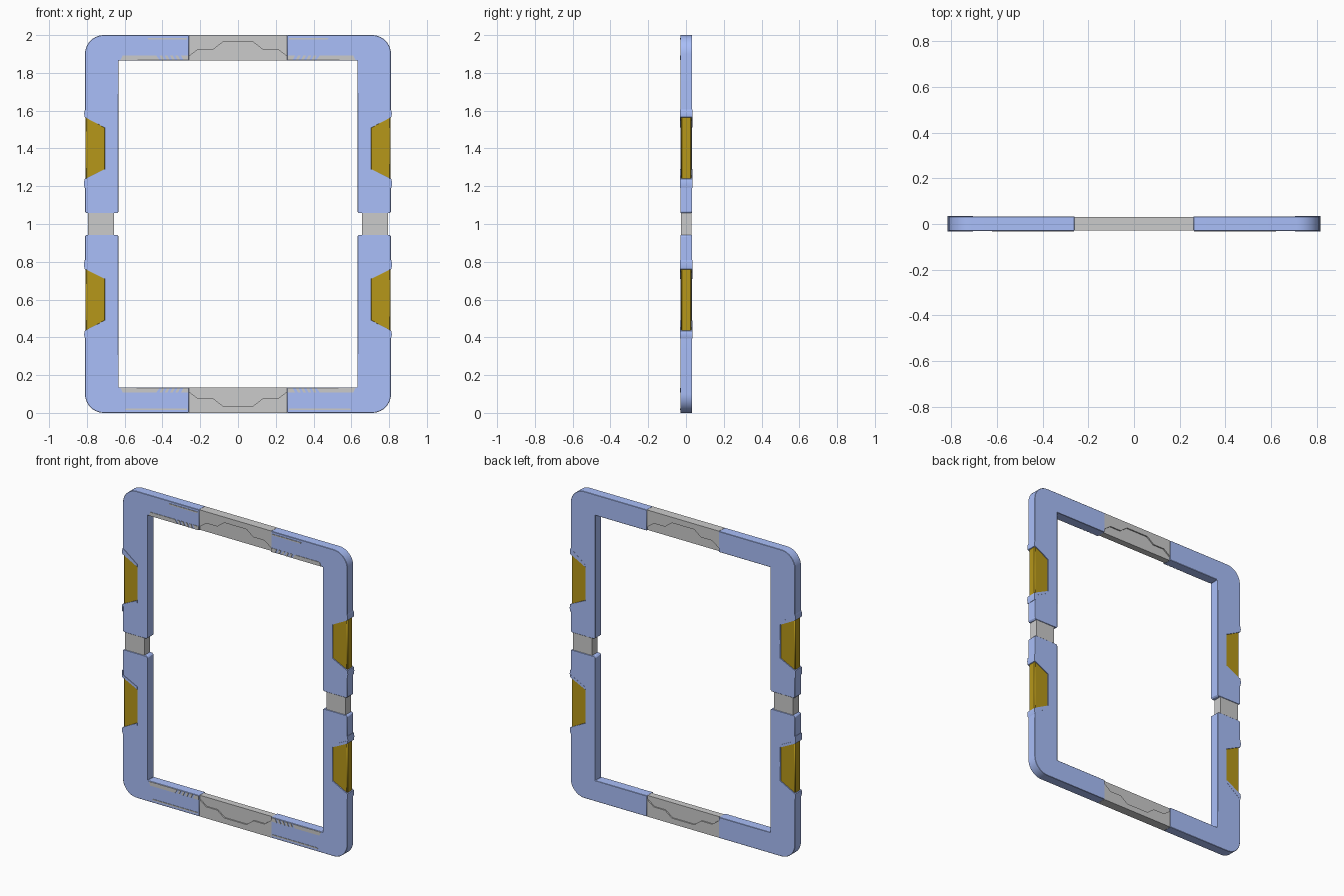
import bpy, bmesh, math

if "Cube" in bpy.data.objects:
    bpy.data.objects.remove(bpy.data.objects["Cube"])


def material(name, rgb):
    m = bpy.data.materials.new(name)
    m.diffuse_color = (*rgb, 1)
    m.use_nodes = True
    m.node_tree.nodes["Principled BSDF"].inputs["Base Color"].default_value = m.diffuse_color
    return m


BLUE = material("blue", (0.40, 0.52, 0.95))
GOLD = material("gold", (0.47, 0.31, 0.01))


def prism(name, pts, y0, y1, sx=1, sz=1, mat=None, bevel=0):
    """Extrude an (x, z) outline along y, mirrored about x=0 / z=1 by sx, sz."""
    bm = bmesh.new()
    face = bm.faces.new([bm.verts.new((sx * x, y0, 1 + sz * (z - 1))) for x, z in pts])
    new = bmesh.ops.extrude_face_region(bm, geom=[face])["geom"]
    bmesh.ops.translate(bm, vec=(0, y1 - y0, 0),
                        verts=[v for v in new if isinstance(v, bmesh.types.BMVert)])
    bmesh.ops.recalc_face_normals(bm, faces=bm.faces)
    me = bpy.data.meshes.new(name)
    bm.to_mesh(me)
    bm.free()
    ob = bpy.data.objects.new(name, me)
    bpy.context.collection.objects.link(ob)
    if mat:
        me.materials.append(mat)
    if bevel:
        b = ob.modifiers.new("bevel", "BEVEL")
        b.width, b.segments, b.limit_method = bevel, 1, "ANGLE"
        b.angle_limit = math.radians(30)
    bpy.context.view_layer.objects.active = ob
    ob.select_set(True)
    bpy.ops.object.shade_smooth_by_angle(angle=math.radians(25))
    ob.select_set(False)
    return ob


Y0, Y1 = -0.030, 0.033
R = 0.10

# corner outline with rounded outside corner and grip notch
corner = [(0.26, 0.135), (0.26, 0.0)]
for i in range(11):
    a = -math.pi / 2 + i * math.pi / 20
    corner.append((0.81 - R + R * math.cos(a), R + R * math.sin(a)))
corner += [(0.81, 0.435), (0.705, 0.49), (0.705, 0.71), (0.81, 0.762),
           (0.81, 0.935), (0.803, 0.943), (0.640, 0.943), (0.632, 0.935), (0.632, 0.135)]

# raised lips beside the grip
low_lip = [(0.81, 0.395), (0.815, 0.415), (0.812, 0.434), (0.705, 0.49), (0.705, 0.475)]
high_lip = [(0.705, 0.71), (0.812, 0.762), (0.816, 0.785), (0.812, 0.81), (0.806, 0.81),
            (0.806, 0.777), (0.705, 0.727)]

grip = [(0.700, 0.487), (0.807, 0.431), (0.807, 0.766), (0.700, 0.713)]

for sx in (1, -1):
    for sz in (1, -1):
        prism("corner_frame", corner, Y0, Y1, sx, sz, BLUE, 0.002)
        prism("grip_lip_lower", low_lip, Y0 - 0.003, Y1 + 0.001, sx, sz, BLUE)
        prism("grip_lip_upper", high_lip, Y0 - 0.003, Y1 + 0.001, sx, sz, BLUE)
        prism("grip_pad", grip, -0.027, 0.029, sx, sz, GOLD, 0.006)

        # thin trim strips on the front only
        yf = Y0 - 0.003
        prism("inner_trim", [(0.432, 0.108), (0.61, 0.108), (0.622, 0.133), (0.415, 0.133)],
              yf, Y0 + 0.002, sx, sz)
        for k in range(4):
            x = 0.305 + k * 0.028
            prism("trim_slash", [(x + 0.012, 0.108), (x + 0.027, 0.108),
                                 (x + 0.015, 0.133), (x, 0.133)], yf, Y0 + 0.002, sx, sz)
        prism("trim_tip", [(0.262, 0.108), (0.302, 0.108), (0.290, 0.133), (0.262, 0.133)],
              yf, Y0 + 0.002, sx, sz)
        end = 0.60 if sz == 1 else 0.48
        prism("outer_trim", [(0.27, 0.016), (end, 0.016), (end - 0.008, 0.024), (0.27, 0.024)],
              yf, Y0 + 0.002, sx, sz)

    # side connectors
    prism("side_connector", [(0.657, 0.93), (0.795, 0.93), (0.795, 1.07), (0.657, 1.07)],
          -0.027, 0.030, sx)

# centre bars: recessed core plus raised outer plate with stepped edge
step = [(0.26, 0.112), (0.21, 0.075), (0.13, 0.075), (0.08, 0.037)]
plate = [(-0.26, 0.0), (0.26, 0.0)] + step + [(-x, z) for x, z in reversed(step)]
core = [(-0.265, 0.001), (0.265, 0.001), (0.265, 0.134), (-0.265, 0.134)]
for sz in (1, -1):
    prism("centre_bar_core", core, -0.020, 0.023, 1, sz)
    prism("centre_bar_plate", plate, -0.028, 0.031, 1, sz)
